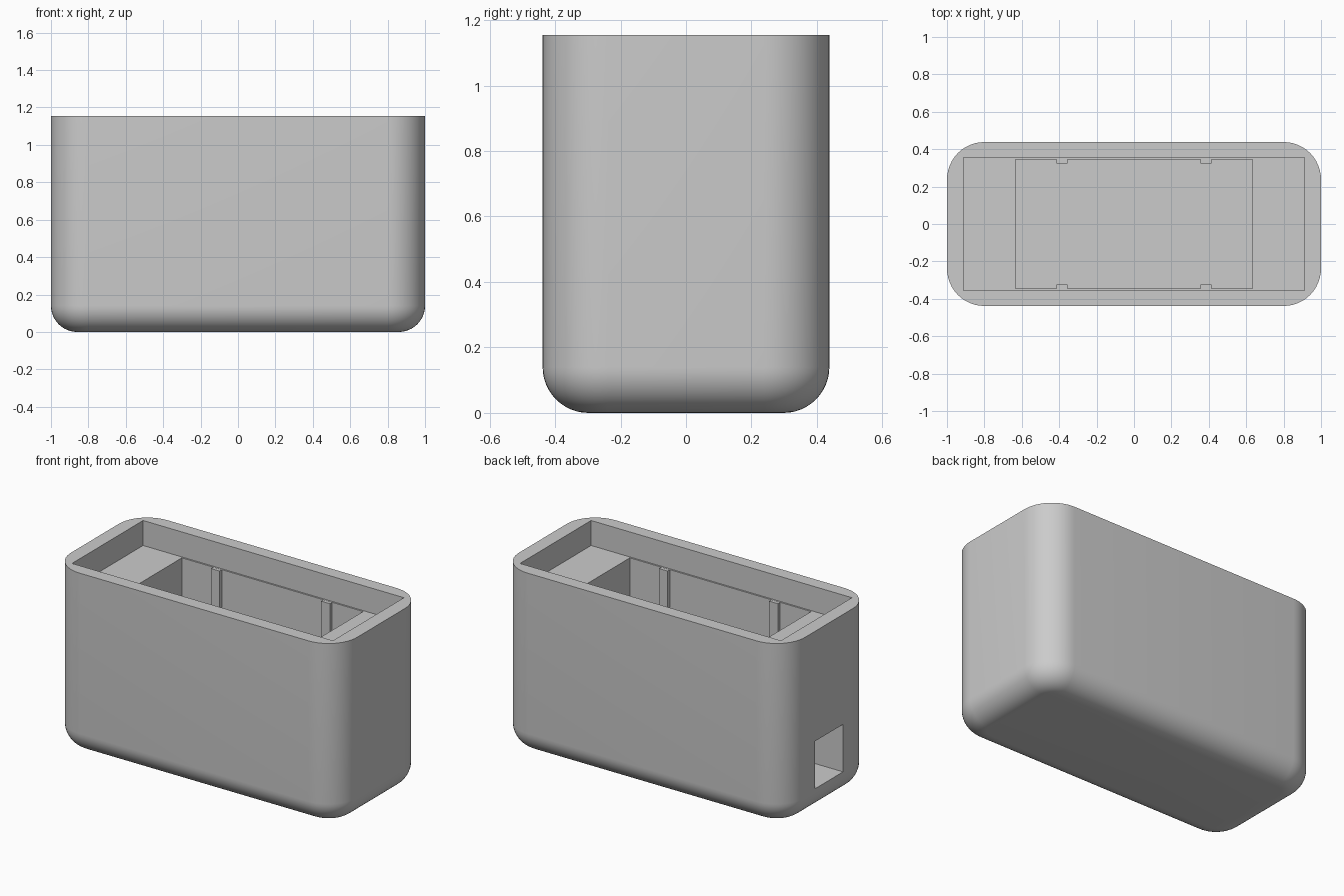
import bpy
import bmesh
from math import sin, cos, pi, radians

if "Cube" in bpy.data.objects:
    bpy.data.objects.remove(bpy.data.objects["Cube"])

HALF_X, HALF_Y, HEIGHT = 1.0, 0.438, 1.155
CORNER, FILLET = 0.2, 0.14
LEDGE, FLOOR = 0.997, 0.16
STEPS = 12

grey = bpy.data.materials.new("plain grey")
grey.use_nodes = True
colour = (0.6, 0.6, 0.6, 1)
grey.diffuse_color = colour
grey.node_tree.nodes["Principled BSDF"].inputs["Base Color"].default_value = colour


def finish(name, bm):
    bmesh.ops.recalc_face_normals(bm, faces=bm.faces)
    mesh = bpy.data.meshes.new(name)
    bm.to_mesh(mesh)
    bm.free()
    mesh.materials.append(grey)
    obj = bpy.data.objects.new(name, mesh)
    bpy.context.collection.objects.link(obj)
    return obj


def box(name, low, high):
    bm = bmesh.new()
    bmesh.ops.create_cube(bm, size=1)
    for v in bm.verts:
        v.co = [(a + b) / 2 + c * (b - a) for a, b, c in zip(low, high, v.co)]
    return finish(name, bm)


def ring(bm, inset, z):
    """Rounded rectangle, shrunk by inset."""
    verts = []
    radius = CORNER - inset
    for k, (sx, sy) in enumerate([(1, 1), (-1, 1), (-1, -1), (1, -1)]):
        for i in range(STEPS + 1):
            a = (k + i / STEPS) * pi / 2
            verts.append(bm.verts.new((sx * (HALF_X - CORNER) + radius * cos(a),
                                       sy * (HALF_Y - CORNER) + radius * sin(a), z)))
    return verts


# Outer body: rounded upright corners and a filleted bottom edge
bm = bmesh.new()
rings = []
for i in range(STEPS + 1):
    a = i / STEPS * pi / 2
    rings.append(ring(bm, FILLET * (1 - sin(a)), FILLET * (1 - cos(a))))
rings.append(ring(bm, 0, HEIGHT))
for low, high in zip(rings, rings[1:]):
    for i in range(len(low)):
        j = (i + 1) % len(low)
        bm.faces.new((low[i], low[j], high[j], high[i]))
bm.faces.new(rings[0])
bm.faces.new(rings[-1])
body = finish("case_body", bm)

# Lid recess, deep pocket and cable opening in the right-hand end
cutters = [
    box("recess_cutter", (-0.912, -0.355, LEDGE), (0.912, 0.355, HEIGHT + 0.1)),
    box("pocket_cutter", (-0.634, -0.345, FLOOR), (0.634, 0.345, LEDGE + 0.05)),
    box("opening_cutter", (-1.1, -0.14, FLOOR), (-0.6, 0.14, 0.46)),
]
bpy.context.view_layer.objects.active = body
for cutter in cutters:
    cutter.hide_render = True
    mod = body.modifiers.new("cut", 'BOOLEAN')
    mod.operation, mod.solver, mod.object = 'DIFFERENCE', 'EXACT', cutter
    bpy.ops.object.modifier_apply(modifier=mod.name)
    bpy.data.objects.remove(cutter)

# Guide ribs on the long pocket walls
for x, end in ((-0.385, "right"), (0.385, "left")):
    for side, face in ((-1, "front"), (1, "back")):
        y0, y1 = sorted((side * 0.324, side * 0.35))
        box(f"guide_rib_{face}_{end}", (x - 0.03, y0, FLOOR), (x + 0.03, y1, LEDGE - 0.001))

bpy.ops.object.select_all(action='DESELECT')
body.select_set(True)
bpy.ops.object.shade_smooth_by_angle(angle=radians(30))
